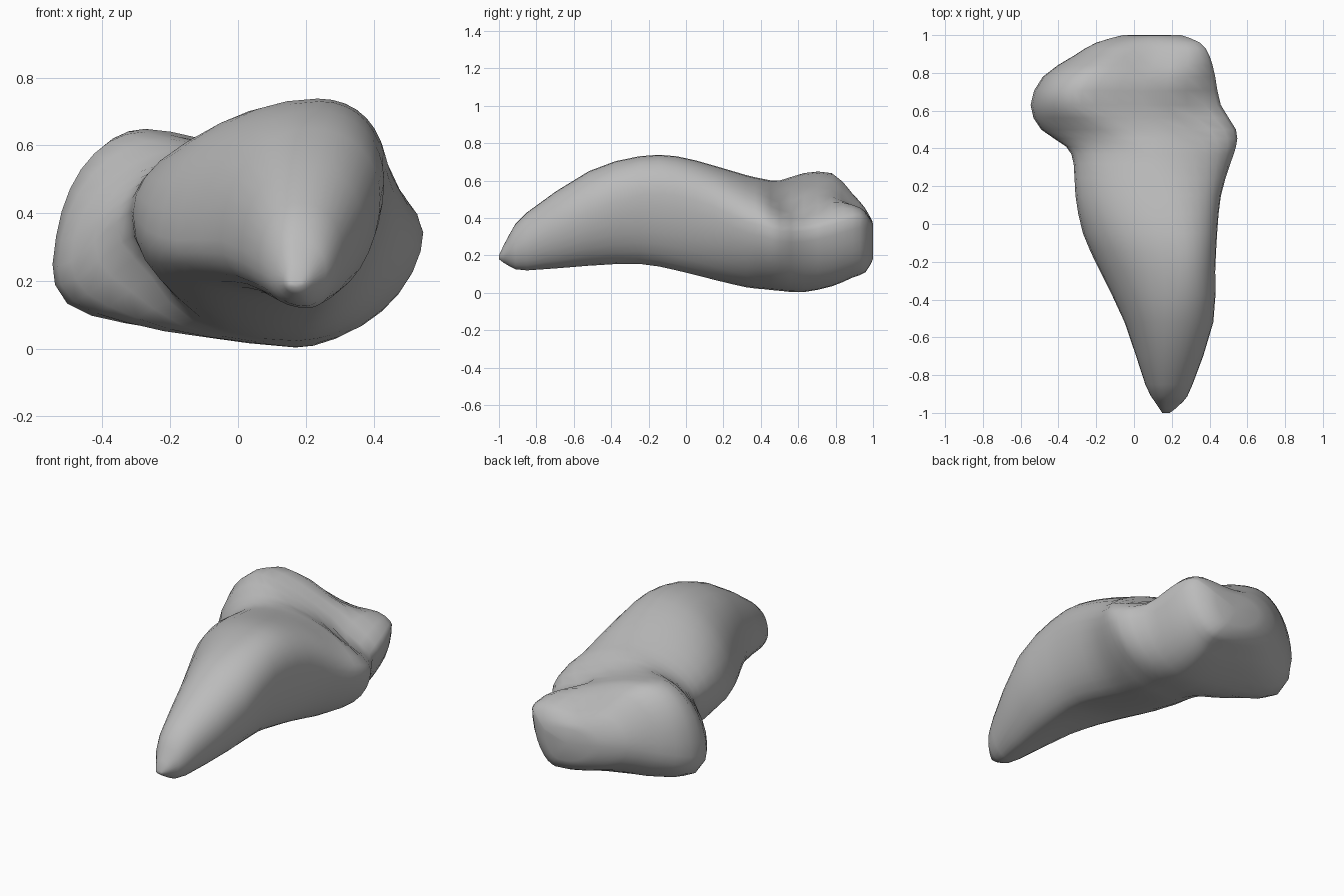
import bpy
import bmesh
from math import sin, cos, pi, exp
from mathutils import Vector

SEGMENTS = 32
STEPS = 2

cube = bpy.data.objects.get("Cube")
if cube:
    bpy.data.objects.remove(cube, do_unlink=True)

# Cross-sections from tip to back:
# y, left x z, right x z, top x z, bottom x z
SECTIONS = [
    (-1, .15, .19, .19, .19, .17, .2, .17, .18),
    (-.94, .11, .22, .26, .23, .17, .32, .19, .14),
    (-.85, .06, .26, .31, .28, .18, .43, .21, .12),
    (-.52, -.05, .32, .42, .44, .21, .65, .23, .145),
    (-.25, -.18, .32, .43, .52, .24, .73, .24, .155),
    (-.05, -.27, .35, .44, .52, .22, .73, .23, .12),
    (.15, -.31, .4, .46, .46, .17, .68, .2, .07),
    (.32, -.32, .4, .51, .38, .1, .63, .18, .03),
    (.41, -.36, .37, .54, .36, .05, .61, .17, .02),
    (.5, -.49, .26, .54, .33, -.1, .6, .17, .01),
    (.63, -.54, .26, .46, .33, -.28, .64, .17, 0),
    (.78, -.48, .29, .43, .36, -.23, .64, .18, .03),
    (.89, -.32, .32, .4, .38, -.1, .54, .2, .08),
    (.96, -.2, .33, .35, .38, 0, .47, .2, .11),
    (1, -.06, .32, .25, .33, .08, .39, .15, .18),
]

# Soft bumps and hollows: centre, offset, radius
SCULPTING = {
    "back_valley": ((.08, .87, .52), (0, -.01, -.04), .15),
    "back_corner": ((.34, .9, .44), (0, 0, .03), .12),
    "side_groove": ((.34, .58, .5), (-.02, 0, -.04), .11),
    "underside_groove": ((-.08, .75, .03), (0, 0, .04), .18),
    "knob_corner": ((-.5, .66, .14), (-.02, 0, -.03), .13),
    "neck_hollow": ((-.3, .37, .18), (.02, 0, .05), .12),
}


def blend(a, b, c, d, t):
    """Smooth curve through b and c."""
    return b + (c - a) * t / 2 + (2 * a - 5 * b + 4 * c - d) * t * t / 2 \
        + (3 * b - a - 3 * c + d) * t ** 3 / 2


def refine(rows):
    """Add smooth in-between sections."""
    last = len(rows) - 1
    result = []
    for i in range(last):
        around = [rows[min(max(i + k, 0), last)] for k in (-1, 0, 1, 2)]
        for step in range(STEPS):
            result.append([blend(*values, step / STEPS) for values in zip(*around)])
    return result + [list(rows[-1])]


def section_points(row):
    """Join the four extreme points by rounded quarter arcs."""
    y = row[0]
    left, right, top, bottom = (Vector((row[i], y, row[i + 1])) for i in (1, 3, 5, 7))
    # The upper right side is full in front and hollows out towards the back
    toward_back = min(max((y - .2) / .4, 0), 1)
    quarters = [
        (right, top, .93 + .45 * toward_back),
        (top, left, 1),
        (left, bottom, .9 + .1 * toward_back),
        (bottom, right, 1.08),
    ]
    points = []
    for index, (start, end, power) in enumerate(quarters):
        side, pole = (start, end) if index % 2 == 0 else (end, start)
        for k in range(SEGMENTS // 4):
            angle = pi / 2 * k / (SEGMENTS // 4)
            if index % 2:
                angle = pi / 2 - angle
            x = pole.x + (side.x - pole.x) * max(cos(angle), 0) ** power
            z = side.z + (pole.z - side.z) * max(sin(angle), 0) ** power
            points.append(Vector((x, y, z)))
    return points


def sculpt(point):
    """Push a point by every nearby bump or hollow."""
    result = point.copy()
    for centre, offset, radius in SCULPTING.values():
        distance = (point - Vector(centre)).length / radius
        result += Vector(offset) * exp(-distance * distance)
    return result


# Loft the body through the sections
bm = bmesh.new()
rings = [[bm.verts.new(sculpt(p)) for p in section_points(row)] for row in refine(SECTIONS)]
for ring, following in zip(rings, rings[1:]):
    for i in range(SEGMENTS):
        j = (i + 1) % SEGMENTS
        bm.faces.new((ring[i], ring[j], following[j], following[i]))

# Close both ends with a fan
for ring in (rings[0], rings[-1]):
    cap = bm.faces.new(ring)
    bmesh.ops.poke(bm, faces=[cap])
bmesh.ops.recalc_face_normals(bm, faces=bm.faces[:])

mesh = bpy.data.meshes.new("tapered_body")
bm.to_mesh(mesh)
bm.free()
body = bpy.data.objects.new("tapered_body", mesh)
bpy.context.collection.objects.link(body)

# Plain grey surface
grey = bpy.data.materials.new("plain_grey")
grey.use_nodes = True
colour = (.5, .5, .5, 1)
grey.diffuse_color = colour
grey.node_tree.nodes["Principled BSDF"].inputs["Base Color"].default_value = colour
mesh.materials.append(grey)

# Smooth shading
for polygon in mesh.polygons:
    polygon.use_smooth = True
